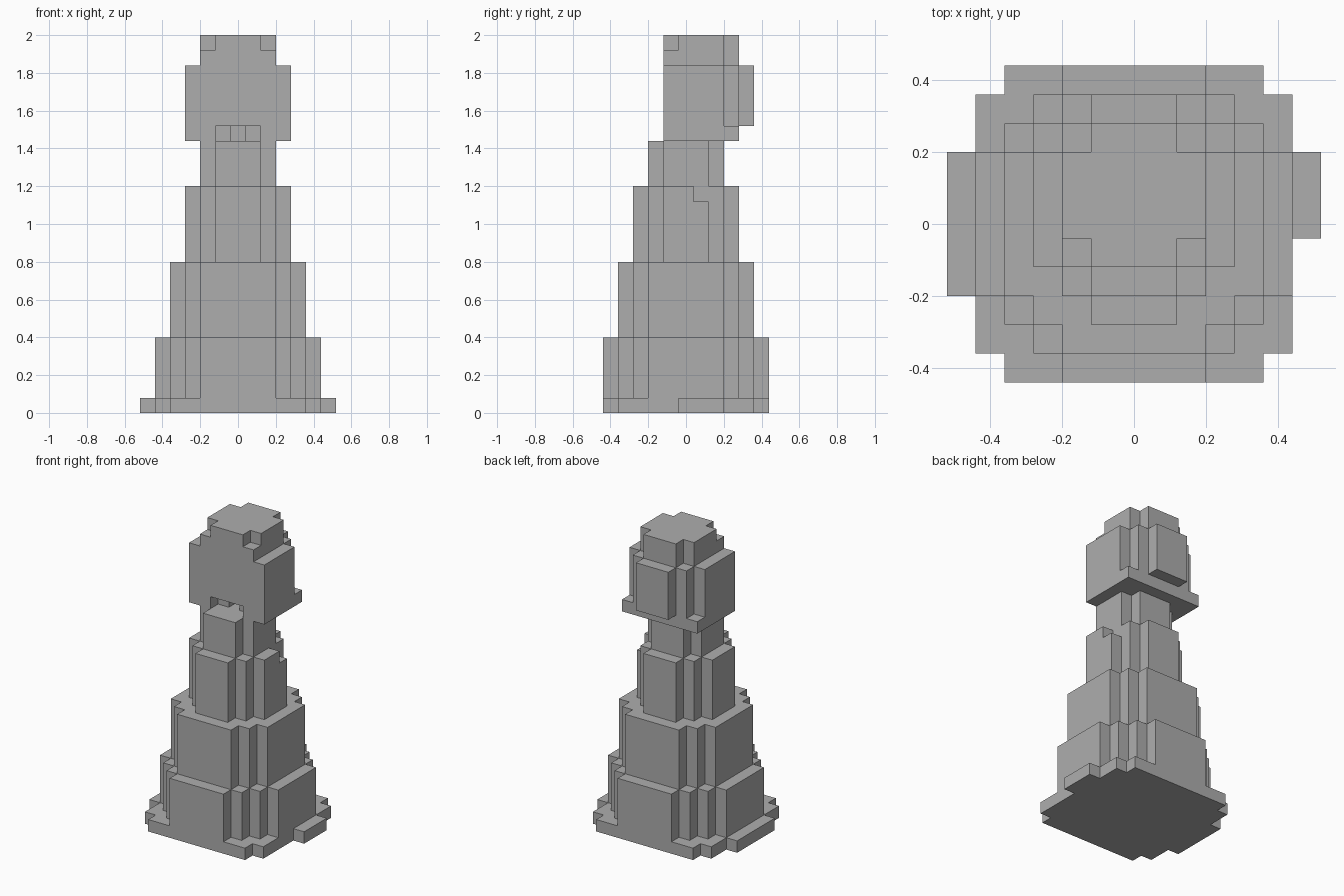
import bpy
import bmesh

U = 0.04  # half a block

if "Cube" in bpy.data.objects:
    bpy.data.objects.remove(bpy.data.objects["Cube"], do_unlink=True)

stone = bpy.data.materials.new("stone_grey")
stone.use_nodes = True
GREY = (0.42, 0.42, 0.42, 1.0)
stone.diffuse_color = GREY
stone.node_tree.nodes["Principled BSDF"].inputs["Base Color"].default_value = GREY


def side(start_y, steps):
    """Stepped half outline: each step holds a half width up to an end y."""
    points, y = [], start_y
    for x, end_y in steps:
        points += [(x, y), (x, end_y)]
        y = end_y
    return points


def rounded(size, inner):
    """Steps of a blocky disc whose flat sides have half width `inner`."""
    front = [(x, x - size - inner + 2) for x in range(inner, size, 2)]
    back = [(x, size + inner - x) for x in range(size - 2, inner - 1, -2)]
    return side(-size, front + [(size, inner)] + back)


def prism(name, right, bottom, top, left=None):
    """Extrude an outline between two heights; the left half mirrors the right."""
    left = left or right
    outline = [(x, y) for x, y in right] + [(-x, y) for x, y in reversed(left)]
    bm = bmesh.new()
    face = bm.faces.new([bm.verts.new((x * U, y * U, bottom * U)) for x, y in outline])
    ext = bmesh.ops.extrude_face_region(bm, geom=[face])
    lifted = [v for v in ext["geom"] if isinstance(v, bmesh.types.BMVert)]
    bmesh.ops.translate(bm, verts=lifted, vec=(0, 0, (top - bottom) * U))
    bmesh.ops.recalc_face_normals(bm, faces=bm.faces)
    mesh = bpy.data.meshes.new(name)
    bm.to_mesh(mesh)
    bm.free()
    mesh.materials.append(stone)
    obj = bpy.data.objects.new(name, mesh)
    bpy.context.collection.objects.link(obj)
    return obj


# Plinth, with a shorter ledge on the +x side
plinth_right = side(-11, [(9, -9), (11, -1), (13, 5), (11, 9), (9, 11)])
plinth_left = side(-11, [(9, -9), (11, -5), (13, 5), (11, 9), (9, 11)])
prism("plinth", plinth_right, 0, 2, plinth_left)

# Tapering tiers of the body
prism("lower_tier", rounded(11, 5), 2, 10)
prism("middle_tier", rounded(9, 5), 10, 20)
prism("upper_tier", rounded(7, 3), 20, 28)

# Rim of the upper tier, chipped at the back of the +x side
chipped = side(-7, [(3, -5), (5, -3), (7, 1), (5, 5), (3, 7)])
prism("upper_tier_rim", chipped, 28, 30, rounded(7, 3))
prism("neck", rounded(5, 3), 30, 36)

# Head: jaw with a stepped mouth recess, skull and crown
prism("jaw", side(1, [(1, -1), (3, -3), (7, 7)]), 36, 38)
prism("skull", side(-3, [(7, 5), (5, 7), (3, 9)]), 38, 46)
prism("brow", side(-3, [(5, 5), (3, 7)]), 46, 48)
prism("crown", side(-3, [(3, -1), (5, 5), (3, 7)]), 48, 50)
